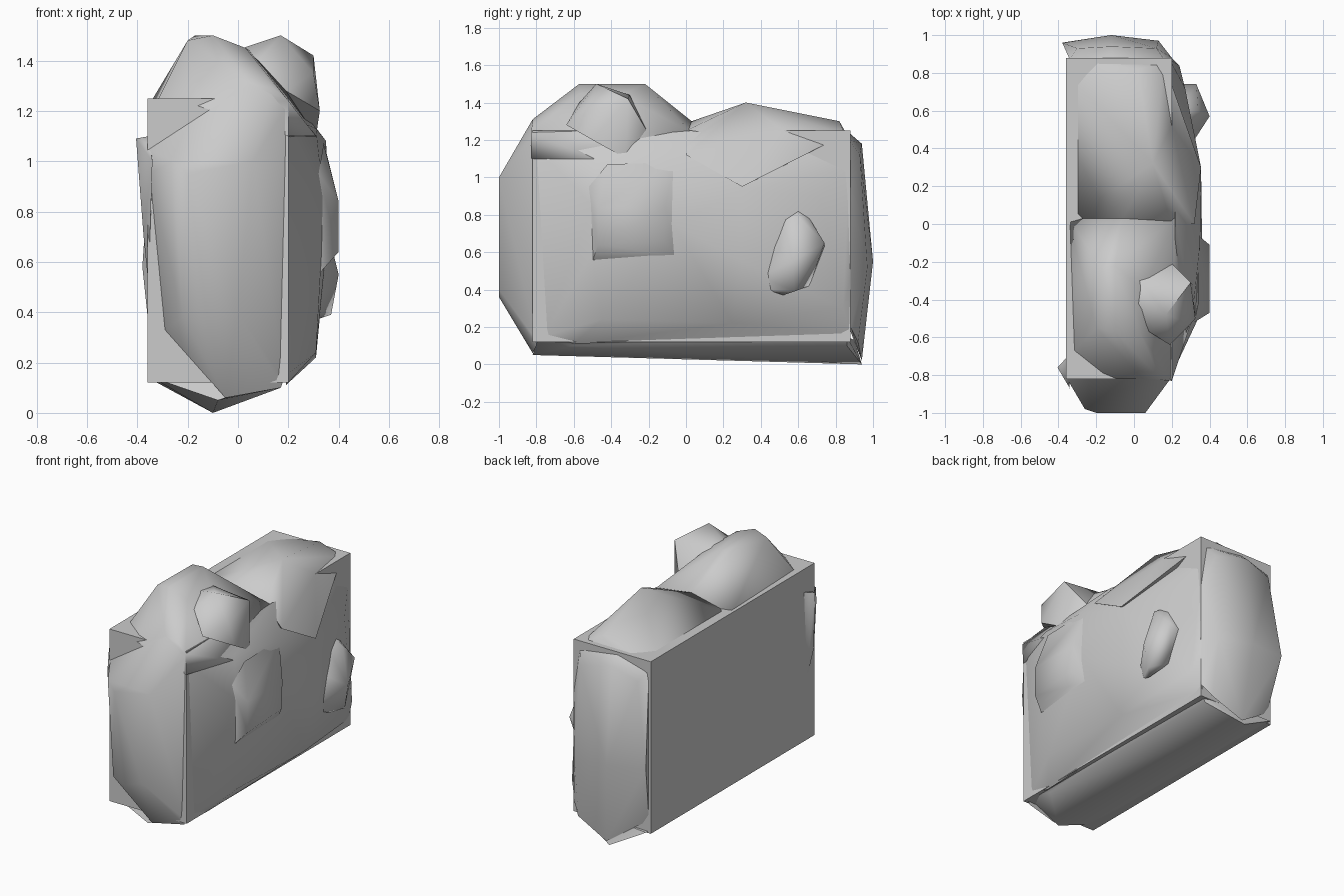
import bpy, bmesh, math


def finish(name, bm, smooth_angle=None):
    mesh = bpy.data.meshes.new(name)
    bmesh.ops.recalc_face_normals(bm, faces=bm.faces)
    bm.to_mesh(mesh)
    bm.free()
    ob = bpy.data.objects.new(name, mesh)
    bpy.context.collection.objects.link(ob)
    if smooth_angle:
        bpy.context.view_layer.objects.active = ob
        bpy.ops.object.select_all(action='DESELECT')
        ob.select_set(True)
        bpy.ops.object.shade_smooth_by_angle(angle=math.radians(smooth_angle))
    return ob


def rock(name, points, smooth_angle=60):
    """Faceted boulder: convex hull round a few corner points."""
    bm = bmesh.new()
    for p in points:
        bm.verts.new(p)
    res = bmesh.ops.convex_hull(bm, input=bm.verts[:])
    junk = {g for g in res["geom_interior"] + res["geom_unused"]
            if isinstance(g, bmesh.types.BMVert)}
    bmesh.ops.delete(bm, geom=list(junk), context='VERTS')
    return finish(name, bm, smooth_angle)


# flat-sided core block, exposed on the left and along its edges
bm = bmesh.new()
bmesh.ops.create_cube(bm, size=1)
for v in bm.verts:
    v.co = (-0.08 + 0.56 * v.co.x, 0.03 + 1.7 * v.co.y, 0.685 + 1.13 * v.co.z)
finish("core_block", bm)

# front bulge
rock("front_rock", [
    (0.2, -0.81, 1.23), (0.165, -0.82, 0.8), (0.18, -0.80, 0.13),
    (-0.355, -0.81, 0.95), (-0.29, -0.82, 0.33), (-0.1, -0.81, 0.13),
    (-0.05, -0.82, 0.06), (0.17, -0.8, 0.1),
    (-0.26, -0.98, 1.0), (-0.2, -1.0, 0.95), (0.06, -1.0, 1.0),
    (-0.22, -0.98, 0.38), (-0.12, -1.0, 0.36), (0.0, -1.0, 0.4),
    (0.05, -0.82, 1.31), (0.14, -0.81, 1.29), (-0.36, -0.81, 1.05)])

# thin flake wrapping round the front left corner
rock("corner_flake", [
    (-0.405, -0.76, 1.09), (-0.35, -0.70, 1.1), (-0.35, -0.8, 1.07),
    (-0.355, -0.74, 0.5), (-0.375, -0.79, 0.7), (-0.34, -0.87, 1.0),
    (-0.35, -0.83, 0.7)])

# broad right side
rock("right_rock", [
    (0.19, -0.76, 0.15), (0.19, -0.6, 0.11), (0.19, 0.88, 0.16),
    (0.19, 0.89, 0.5), (0.19, 0.87, 1.05), (0.19, 0.66, 1.15),
    (0.19, -0.74, 0.75), (0.19, -0.82, 1.18),
    (0.31, -0.45, 0.24), (0.31, 0.25, 0.22), (0.24, 0.84, 0.3),
    (0.27, 0.72, 0.9), (0.33, -0.5, 0.6), (0.34, -0.5, 0.85),
    (0.36, -0.07, 0.75), (0.34, 0.3, 0.55),
    (0.355, 0.3, 0.93), (0.35, -0.1, 1.08), (0.31, -0.48, 1.13),
    (0.22, 0.03, 1.25)], 65)

# raised patch in the middle of the right side
rock("right_bulge", [
    (0.4, -0.47, 0.64), (0.4, -0.47, 0.84), (0.4, -0.12, 0.66),
    (0.4, -0.11, 0.84), (0.32, -0.5, 0.55), (0.32, -0.52, 0.95),
    (0.34, -0.06, 0.58), (0.34, -0.06, 1.08), (0.34, -0.42, 1.07)], 65)

# tall front hump on top, running down over the front right shoulder
rock("front_hump", [
    (-0.35, 0.03, 1.23), (-0.325, -0.68, 1.23), (-0.16, -0.82, 1.22),
    (0.2, -0.83, 1.24), (0.2, -0.825, 1.1), (0.31, -0.5, 1.1),
    (0.34, -0.05, 1.05), (0.22, 0.03, 1.24), (-0.06, 0.03, 1.3),
    (-0.2, -0.55, 1.48), (-0.1, -0.57, 1.5), (-0.17, -0.23, 1.5),
    (-0.1, -0.22, 1.5), (0.05, -0.35, 1.44), (0.03, -0.57, 1.45),
    (0.05, -0.82, 1.31), (0.14, -0.82, 1.29)], 70)

# lower rear hump on top
rock("rear_hump", [
    (-0.35, 0.02, 1.23), (0.2, 0.0, 1.25), (-0.06, 0.03, 1.3),
    (0.1, 0.32, 1.40), (0.02, 0.82, 1.30), (-0.35, 0.79, 1.23),
    (-0.28, 0.86, 1.23), (0.16, 0.85, 1.23), (0.2, 0.52, 1.25),
    (0.355, 0.3, 0.95), (0.2, 0.65, 1.15), (0.32, 0.0, 1.12)], 75)

# back bulge
rock("back_rock", [
    (-0.34, 0.87, 1.18), (-0.12, 0.87, 1.24), (0.16, 0.87, 1.2),
    (0.2, 0.88, 0.9), (0.2, 0.88, 0.2), (-0.34, 0.87, 0.2),
    (-0.12, 0.94, 1.18), (-0.3, 0.93, 1.12), (0.12, 0.93, 1.12),
    (-0.38, 0.96, 0.58), (-0.12, 1.0, 0.55), (0.13, 0.97, 0.52),
    (-0.08, 0.94, 0.02), (0.14, 0.92, 0.12)])

# underside
rock("bottom_rock", [
    (-0.34, -0.78, 0.14), (0.18, -0.79, 0.14), (0.18, 0.86, 0.15),
    (-0.34, 0.9, 0.13), (-0.08, -0.82, 0.05), (-0.05, 0.05, 0.065),
    (-0.1, 0.94, 0.0), (0.17, -0.6, 0.1), (0.15, 0.86, 0.1)])

# loose stones stuck on the top and on the right side
rock("top_stone", [
    (0.2, -0.21, 1.25), (0.19, -0.64, 1.28), (0.17, -0.48, 1.5),
    (0.3, -0.31, 1.42), (0.31, -0.32, 1.1), (0.325, -0.5, 1.2),
    (0.3, -0.53, 1.35), (0.03, -0.3, 1.44), (0.02, -0.42, 1.45),
    (0.08, -0.57, 1.4)], 45)
rock("side_stone", [
    (0.29, 0.4, 0.47), (0.29, 0.43, 0.4), (0.31, 0.52, 0.37),
    (0.37, 0.58, 0.39), (0.27, 0.66, 0.42), (0.26, 0.74, 0.63),
    (0.28, 0.66, 0.78), (0.29, 0.6, 0.82), (0.3, 0.52, 0.77),
    (0.31, 0.47, 0.63), (0.4, 0.57, 0.55), (0.33, 0.74, 0.65),
    (0.34, 0.6, 0.79)])
